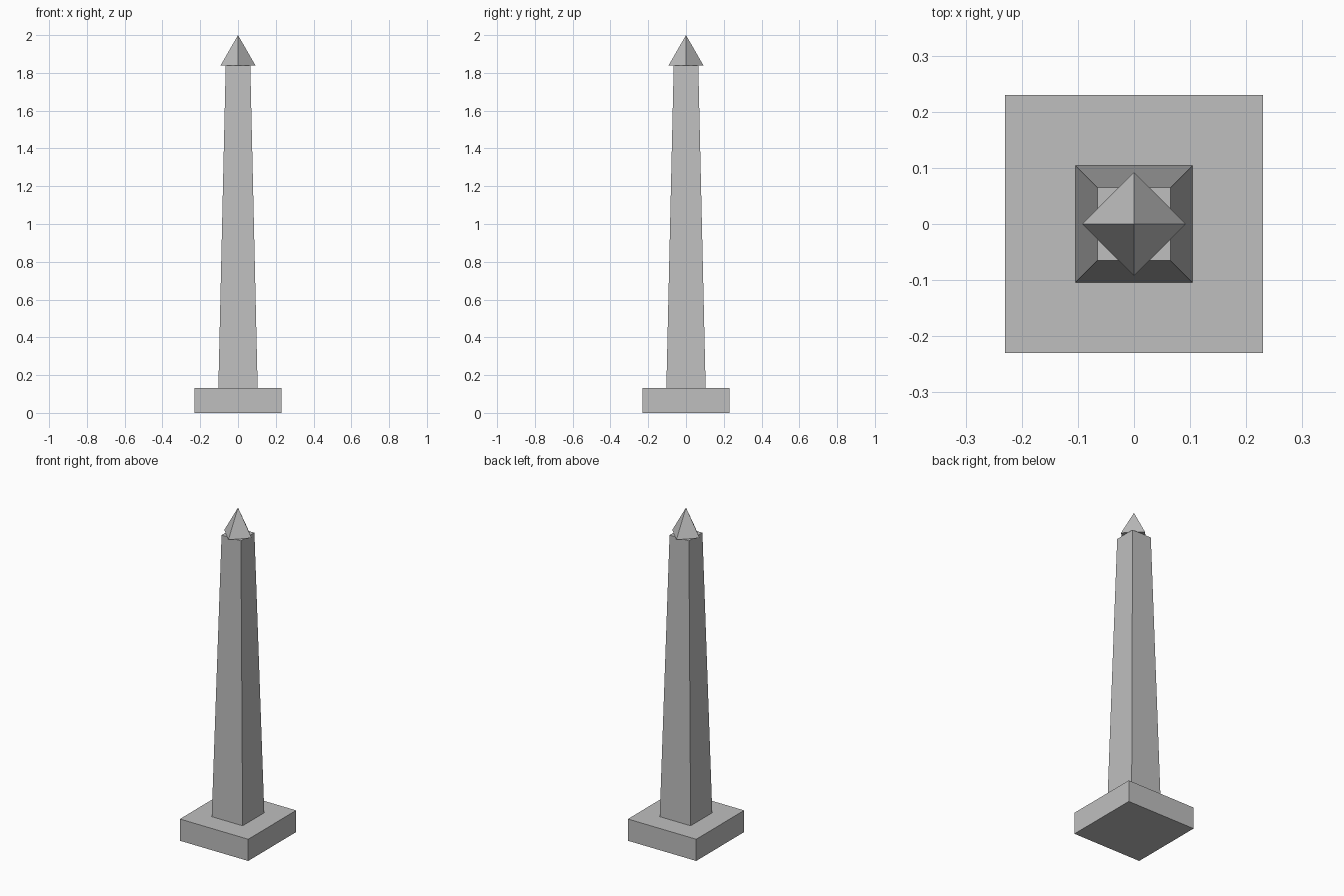
import bpy
import math

cube = bpy.data.objects.get("Cube")
if cube:
    bpy.data.objects.remove(cube, do_unlink=True)

# Pale grey stone
stone = bpy.data.materials.new("grey_stone")
stone.use_nodes = True
colour = (0.52, 0.52, 0.52, 1)
stone.diffuse_color = colour
stone.node_tree.nodes["Principled BSDF"].inputs["Base Color"].default_value = colour


def square_block(name, bottom, top, z0, z1, turn=math.pi / 4):
    """Four-sided tapered block; bottom and top are corner radii."""
    bpy.ops.mesh.primitive_cone_add(
        vertices=4, radius1=bottom, radius2=top, depth=z1 - z0,
        location=(0, 0, (z0 + z1) / 2), rotation=(0, 0, turn))
    obj = bpy.context.object
    obj.name = name
    obj.data.materials.append(stone)
    bpy.ops.object.transform_apply(location=False, rotation=True, scale=False)
    return obj


diagonal = math.sqrt(2)

# Square plinth, tapering shaft and a cap turned corner-on to the front
square_block("plinth", 0.23 * diagonal, 0.23 * diagonal, 0, 0.132)
square_block("shaft", 0.104 * diagonal, 0.065 * diagonal, 0.132, 1.84)
square_block("pyramid_cap", 0.092, 0, 1.84, 2.0, turn=0)
